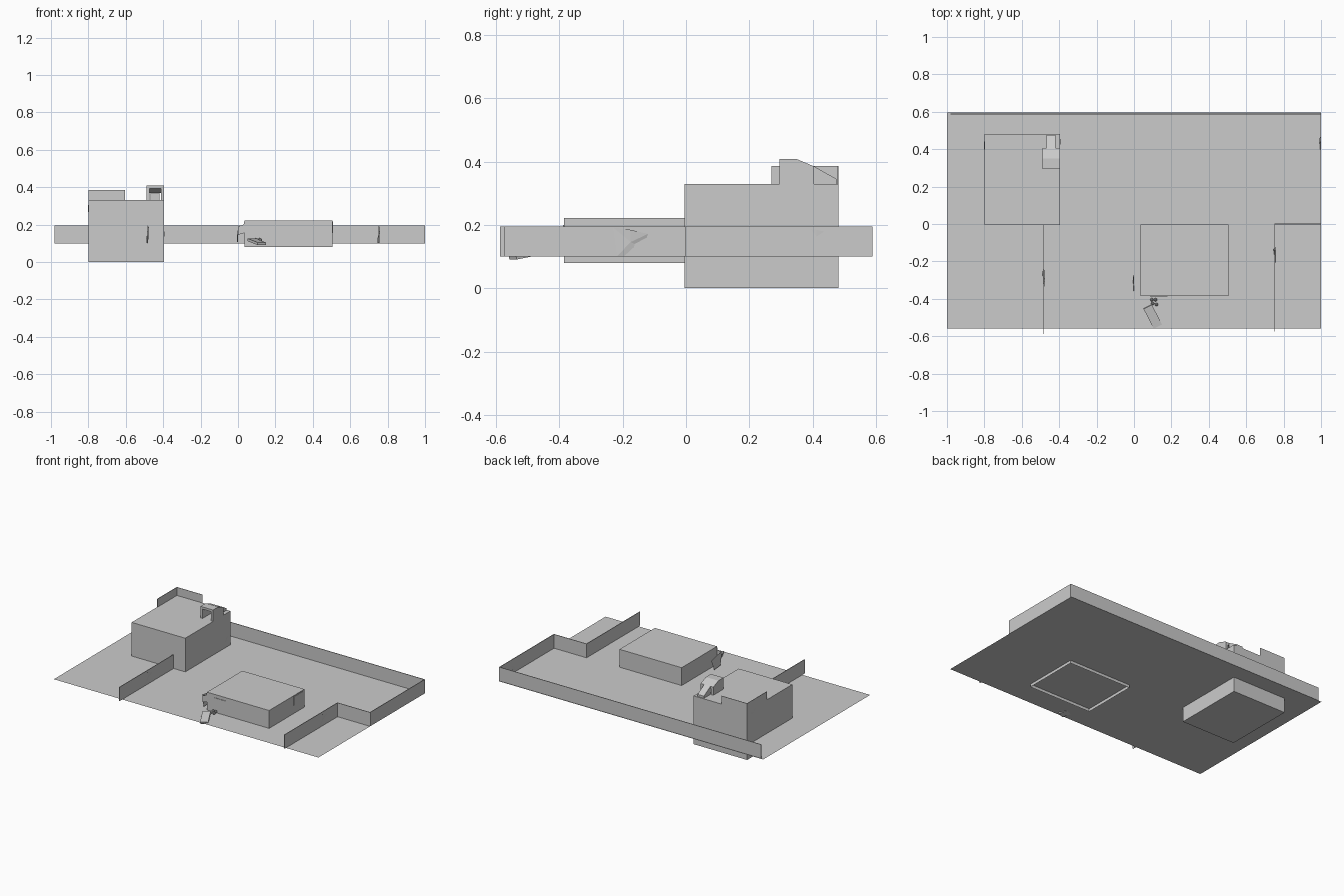
import bpy, bmesh, math
from mathutils import Matrix, Vector

if "Cube" in bpy.data.objects:
    bpy.data.objects.remove(bpy.data.objects["Cube"])

paint = bpy.data.materials.new("pale_paint")
paint.diffuse_color = (0.85, 0.85, 0.85, 1)
paint.use_nodes = True
paint.node_tree.nodes["Principled BSDF"].inputs["Base Color"].default_value = paint.diffuse_color


def finish(name, bm, mat=None):
    me = bpy.data.meshes.new(name)
    bm.to_mesh(me)
    bm.free()
    ob = bpy.data.objects.new(name, me)
    bpy.context.collection.objects.link(ob)
    if mat:
        me.materials.append(mat)
    return ob


def box(name, x, y, z, open_bottom=False, mat=None):
    bm = bmesh.new()
    bmesh.ops.create_cube(bm, size=1)
    for v in bm.verts:
        v.co = [a + (c + 0.5) * (b - a) for c, (a, b) in zip(v.co, (x, y, z))]
    if open_bottom:
        bm.normal_update()
        bmesh.ops.delete(bm, geom=[f for f in bm.faces if f.normal.z < -0.5], context='FACES')
    return finish(name, bm, mat)


def sheet(name, pts, mat=None):
    bm = bmesh.new()
    bm.faces.new([bm.verts.new(p) for p in pts])
    return finish(name, bm, mat)


def prism(name, profile, x0, x1):
    """Extrude a (y, z) profile along x."""
    bm = bmesh.new()
    f = bm.faces.new([bm.verts.new((x0, y, z)) for y, z in profile])
    r = bmesh.ops.extrude_face_region(bm, geom=[f])
    bmesh.ops.translate(bm, vec=(x1 - x0, 0, 0),
                        verts=[v for v in r["geom"] if isinstance(v, bmesh.types.BMVert)])
    bmesh.ops.recalc_face_normals(bm, faces=bm.faces)
    return finish(name, bm)


def wall(name, a, b, panels):
    """Thin fence wall made from equal upright panels."""
    bm = bmesh.new()
    a, b = Vector(a), Vector(b)
    cols = []
    for i in range(panels + 1):
        p = a.lerp(b, i / panels)
        cols.append([bm.verts.new((p.x, p.y, z)) for z in (0.1, 0.195)])
    for p, q in zip(cols, cols[1:]):
        bm.faces.new((p[0], q[0], q[1], p[1]))
    ob = finish(name, bm)
    m = ob.modifiers.new("thickness", 'SOLIDIFY')
    m.thickness, m.offset = 0.004, 0


def torn_sheet(name, x, y0, y1, z0, z1, bend=0.008):
    """Crooked pale sheet hanging on a wall that faces x."""
    w, h = y1 - y0, z1 - z0
    pts = [(0.12, 0.02, 0.6), (0.78, 0, -0.6), (0.86, 0.3, -0.7),
           (1, 0.78, 0.6), (0.5, 0.92, 1), (0, 1, 0.5)]
    bm = bmesh.new()
    c = bm.verts.new((x + bend * 0.7, y0 + w / 2, z0 + h / 2))
    ring = [bm.verts.new((x + bend * k, y0 + u * w, z0 + v * h)) for u, v, k in pts]
    for i, v in enumerate(ring):
        bm.faces.new((c, v, ring[(i + 1) % len(ring)]))
    finish(name, bm, paint)


# Ground
sheet("ground", [(-1, -0.56, 0.1), (1, -0.56, 0.1), (1, 0.595, 0.1), (-1, 0.595, 0.1)])

# Tall building with corner parapet
box("tall_building", (-0.8, -0.395), (-0.005, 0.482), (0, 0.33))
box("parapet_left", (-0.8, -0.797), (0.27, 0.482), (0.33, 0.386))
box("parapet_back", (-0.797, -0.605), (0.479, 0.482), (0.33, 0.386))

# Rooftop stair hood: two side walls, bent roof, narrow sloping tail
side = [(0.295, 0.33), (0.405, 0.33), (0.405, 0.385), (0.35, 0.408), (0.295, 0.408)]
prism("hood_left_wall", side, -0.49, -0.474)
prism("hood_right_wall", side, -0.411, -0.395)
prism("hood_roof", [(0.295, 0.393), (0.345, 0.393), (0.405, 0.37), (0.405, 0.385),
                    (0.35, 0.408), (0.295, 0.408)], -0.474, -0.411)
prism("hood_tail", [(0.405, 0.33), (0.476, 0.33), (0.476, 0.345), (0.405, 0.385)], -0.468, -0.421)

# Low building, open underneath
box("low_building", (0.035, 0.505), (-0.385, -0.003), (0.08, 0.222), open_bottom=True)
box("front_window", (0.085, 0.18), (-0.388, -0.385), (0.142, 0.2), mat=paint)
box("side_window", (0.505, 0.508), (-0.12, -0.03), (0.155, 0.216), mat=paint)

# Bracket and hanging sign at the low building's corner
sheet("sign_bracket", [(0, -0.385, 0.145), (0.035, -0.385, 0.155), (0.035, -0.385, 0.222),
                       (0.03, -0.385, 0.2), (0, -0.385, 0.19)])
torn_sheet("hanging_sign", -0.003, -0.385, -0.27, 0.105, 0.195, 0.004)

# Perimeter walls
wall("back_wall", (-0.98, 0.588), (0.998, 0.588), 16)
wall("right_wall", (0.998, 0.0), (0.998, 0.588), 5)
wall("step_wall", (0.752, 0.0), (0.998, 0.0), 2)
wall("right_front_wall", (0.752, -0.575), (0.752, 0.004), 5)
wall("left_front_wall", (-0.485, -0.588), (-0.485, -0.003), 5)

# Torn sheets on walls and tall building
torn_sheet("right_wall_sheet", 0.995, 0.355, 0.47, 0.1, 0.192, 0.006)
torn_sheet("right_front_sheet", 0.752, -0.23, -0.12, 0.1, 0.192)
torn_sheet("left_front_sheet", -0.485, -0.35, -0.24, 0.1, 0.192)
torn_sheet("building_right_sheet", -0.395, 0.41, 0.455, 0.135, 0.18, 0.003)
torn_sheet("building_left_sheet", -0.8, 0.375, 0.445, 0.265, 0.328, -0.003)

# Litter: tilted flat slab with loose pebbles
slab = box("fallen_slab", (-0.025, 0.025), (-0.06, 0.06), (-0.007, 0.007), mat=paint)
slab.matrix_world = Matrix.Translation((0.1, -0.495, 0.108)) @ Matrix.Rotation(math.radians(27), 4, 'Z') \
    @ Matrix.Rotation(math.radians(10), 4, 'X')
for i, (x, y) in enumerate([(0.095, -0.405), (0.115, -0.405), (0.1, -0.425), (0.12, -0.43)]):
    bm = bmesh.new()
    bmesh.ops.create_icosphere(bm, subdivisions=1, radius=0.01,
                               matrix=Matrix.Translation((x, y, 0.118)))
    finish(f"pebble_{i + 1}", bm)
